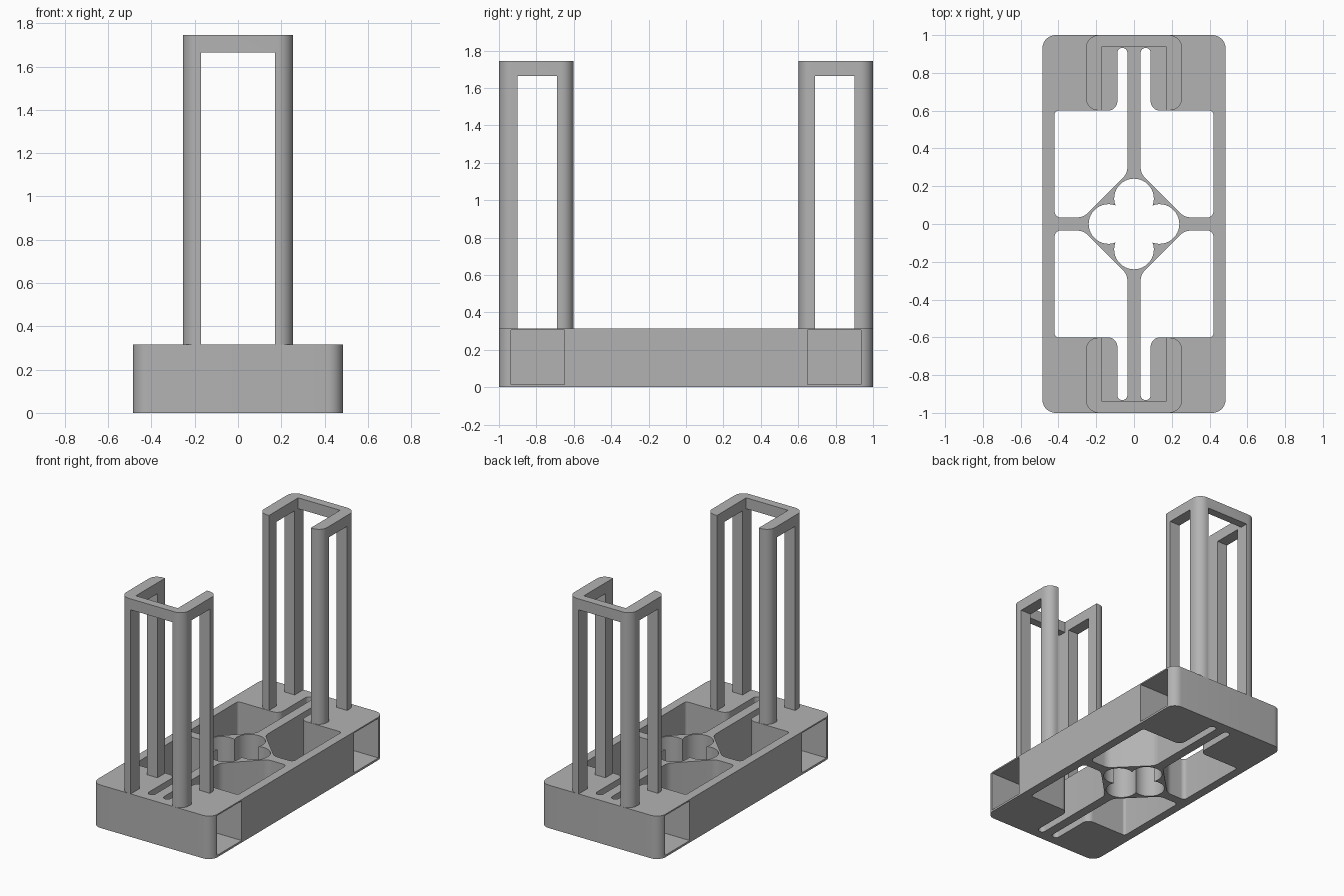
import bpy, bmesh, math
from mathutils import Vector

default = bpy.data.objects.get("Cube")
if default:
    bpy.data.objects.remove(default, do_unlink=True)

BASE_H, TOP, BAR = 0.315, 1.745, 1.665

grey = bpy.data.materials.new("plain grey")
grey.use_nodes = True
grey.diffuse_color = (0.45, 0.45, 0.45, 1)
grey.node_tree.nodes["Principled BSDF"].inputs["Base Color"].default_value = grey.diffuse_color


def rounded(corners, steps=8):
    """Outline from (x, y, radius) corners, each replaced by a tangent arc."""
    out = []
    n = len(corners)
    for i, (x, y, r) in enumerate(corners):
        p = Vector((x, y))
        if r == 0:
            out.append(p)
            continue
        a = (Vector(corners[i - 1][:2]) - p).normalized()
        b = (Vector(corners[(i + 1) % n][:2]) - p).normalized()
        half = a.angle(b) / 2
        centre = p + (a + b).normalized() * (r / math.sin(half))
        start = p + a * (r / math.tan(half)) - centre
        end = p + b * (r / math.tan(half)) - centre
        sweep = math.pi - 2 * half
        for k in range(steps + 1):
            t = k / steps
            out.append(centre + (start * math.sin((1 - t) * sweep)
                                 + end * math.sin(t * sweep)) / math.sin(sweep))
    return out


def prism(name, outline, z0, z1):
    bm = bmesh.new()
    face = bm.faces.new([bm.verts.new((x, y, z0)) for x, y in outline])
    top = bmesh.ops.extrude_face_region(bm, geom=[face])["geom"]
    bmesh.ops.translate(bm, vec=(0, 0, z1 - z0),
                        verts=[v for v in top if isinstance(v, bmesh.types.BMVert)])
    bmesh.ops.remove_doubles(bm, verts=bm.verts, dist=1e-5)
    bmesh.ops.recalc_face_normals(bm, faces=bm.faces)
    mesh = bpy.data.meshes.new(name)
    bm.to_mesh(mesh)
    bm.free()
    mesh.materials.append(grey)
    ob = bpy.data.objects.new(name, mesh)
    bpy.context.collection.objects.link(ob)
    return ob


def box(name, x0, x1, y0, y1, z0, z1):
    return prism(name, [(x0, y0), (x1, y0), (x1, y1), (x0, y1)], z0, z1)


def activate(ob):
    bpy.ops.object.select_all(action='DESELECT')
    ob.select_set(True)
    bpy.context.view_layer.objects.active = ob


def carve(ob, cutters):
    activate(ob)
    for c in cutters:
        c.hide_render = True
        mod = ob.modifiers.new("cut", 'BOOLEAN')
        mod.operation, mod.solver, mod.object = 'DIFFERENCE', 'EXACT', c
        bpy.ops.object.modifier_apply(modifier=mod.name)
        bpy.data.objects.remove(c, do_unlink=True)
    bpy.ops.object.shade_smooth_by_angle(angle=math.radians(30))


# Base block with rounded vertical corners
base = prism("base", rounded([(sx * 0.485, sy, 0.07) for sx, sy in
                              ((-1, -1), (1, -1), (1, 1), (-1, 1))]), 0, BASE_H)
cutters = []

# Through openings: one quarter with its narrow slot, mirrored four ways
quarter = [(0.42, 0.035, 0.03), (0.42, 0.6, 0.02), (0.088, 0.6, 0.05),
           (0.088, 0.932, 0.026), (0.035, 0.932, 0.026),
           (0.035, 0.268, 0.08), (0.268, 0.035, 0.08)]
for sx in (-1, 1):
    for sy in (-1, 1):
        outline = rounded([(x * sx, y * sy, r) for x, y, r in quarter])
        cutters.append(prism("opening_cutter", outline, -0.1, 0.5))
        # Side pocket in each end of the long sides
        x0, x1 = sorted((0.11 * sx, 0.6 * sx))
        y0, y1 = sorted((0.65 * sy, 0.935 * sy))
        cutters.append(box("pocket_cutter", x0, x1, y0, y1, 0.015, 0.305))

# Four-lobed hole in the centre
lobe_at, lobe_r, reach = 0.135, 0.105, math.radians(110.7)
flower = []
for q in range(4):
    turn = q * math.pi / 2
    centre = Vector((math.cos(turn), math.sin(turn))) * lobe_at
    for k in range(24):
        a = turn - reach + 2 * reach * k / 24
        flower.append(centre + Vector((math.cos(a), math.sin(a))) * lobe_r)
cutters.append(prism("flower_cutter", flower, -0.1, 0.5))
carve(base, cutters)

# U-shaped towers, open towards the middle, with window cut-outs
u_shape = [(0.255, 0.602, 0.065), (0.255, 1, 0.07), (-0.255, 1, 0.07),
           (-0.255, 0.602, 0.065), (-0.17, 0.602, 0), (-0.17, 0.94, 0),
           (0.17, 0.94, 0), (0.17, 0.602, 0)]
for name, s in (("front_tower", -1), ("back_tower", 1)):
    tower = prism(name, rounded([(x, y * s, r) for x, y, r in u_shape]), BASE_H - 0.005, TOP)
    y0, y1 = sorted((0.69 * s, 0.9 * s))
    e0, e1 = sorted((0.92 * s, 1.1 * s))
    carve(tower, [box("side_window_cutter", -0.4, 0.4, y0, y1, 0.2, BAR),
                  box("end_window_cutter", -0.17, 0.17, e0, e1, 0.2, BAR)])
